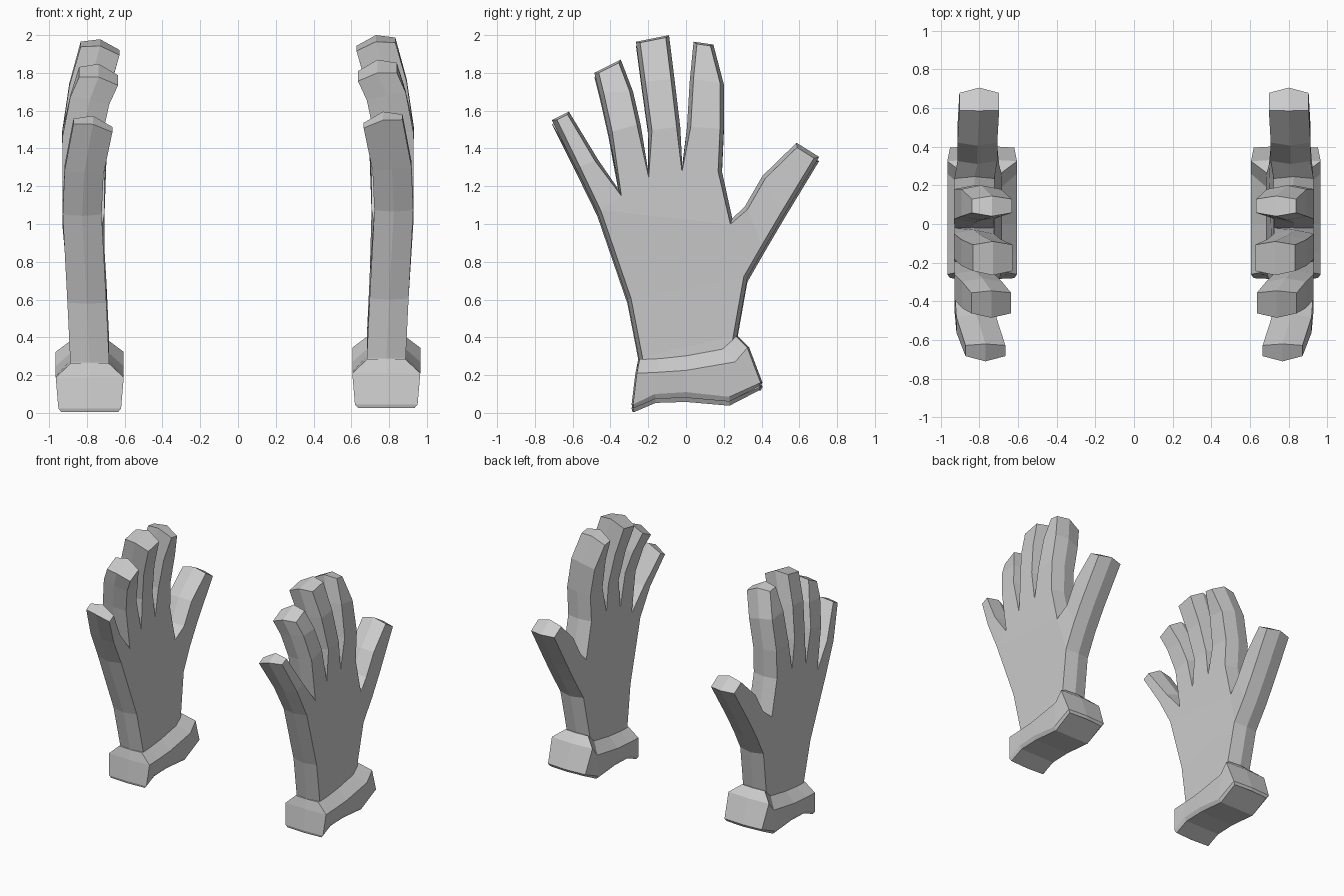
import bpy
from mathutils import Vector

if "Cube" in bpy.data.objects:
    bpy.data.objects.remove(bpy.data.objects["Cube"])

grey = bpy.data.materials.new("light_grey")
grey.diffuse_color = (0.6, 0.6, 0.6, 1)
grey.use_nodes = True
grey.node_tree.nodes["Principled BSDF"].inputs["Base Color"].default_value = grey.diffuse_color

HALF = 0.103    # half thickness of the hand
RIDGE = 0.02    # how far the side ridge stands out

# Outline rows: left y, left z, right y, right z, depth centre, tilt
PALM = [(-0.245, 0.22, 0.25, 0.28, 0.785, 0),
        (-0.25, 0.29, 0.27, 0.405, 0.785, 0),
        (-0.31, 0.60, 0.325, 0.715, 0.80, 0),
        (-0.47, 1.065, 0.245, 1.03, 0.825, 0)]
KNUCKLES = [(-0.47, 1.065), (-0.355, 1.18), (-0.20, 1.28), (-0.02, 1.31), (0.19, 1.28)]
FINGERS = {
    "little": [(-0.58, 1.29, -0.465, 1.34, 0.815, 0.01),
               (-0.71, 1.55, -0.62, 1.595, 0.768, 0.022)],
    "ring": [(-0.41, 1.48, -0.24, 1.525, 0.825, 0.01),
             (-0.455, 1.68, -0.28, 1.70, 0.785, 0.02),
             (-0.485, 1.80, -0.345, 1.87, 0.738, 0.022)],
    "middle": [(-0.20, 1.49, -0.03, 1.51, 0.828, 0.01),
               (-0.235, 1.74, -0.06, 1.76, 0.79, 0.02),
               (-0.265, 1.965, -0.09, 2.0, 0.73, 0.022)],
    "index": [(0.005, 1.51, 0.20, 1.50, 0.828, 0.01),
              (0.02, 1.76, 0.20, 1.74, 0.79, 0.02),
              (0.04, 1.965, 0.145, 1.95, 0.735, 0.022)],
}
THUMB = [(0.31, 1.09, 0.42, 0.88, 0.81, 0),
         (0.405, 1.255, 0.52, 1.05, 0.81, 0),
         (0.585, 1.43, 0.705, 1.355, 0.80, 0)]


def make_object(name, verts, faces, side):
    """Mesh for one side; side = -1 mirrors it and flips the faces."""
    drop = 0.0 if side > 0 else -0.022
    verts = [(side * x, y, z + drop) for x, y, z in verts]
    if side < 0:
        faces = [f[::-1] for f in faces]
    mesh = bpy.data.meshes.new(name)
    mesh.from_pydata(verts, [], faces)
    mesh.materials.append(grey)
    obj = bpy.data.objects.new(name, mesh)
    bpy.context.collection.objects.link(obj)


def hand_mesh():
    pts, index, flat = [], {}, []

    def point(y, z, centre=0.825, tilt=0.0):
        if (y, z) not in index:
            index[(y, z)] = len(pts)
            pts.append((y, z, centre, tilt))
        return index[(y, z)]

    def strip(left, right, rows):
        for ly, lz, ry, rz, c, t in rows:
            nl, nr = point(ly, lz, c, t), point(ry, rz, c, t)
            flat.append([left, right, nr, nl])
            left, right = nl, nr

    # palm, then the fan up to the knuckles
    ly, lz, ry, rz, c, t = PALM[0]
    strip(point(ly, lz, c, t), point(ry, rz, c, t), PALM[1:])
    k = [point(*p) for p in KNUCKLES]
    web = point(0.245, 1.03)
    flat.append([k[0], web, k[4], k[3], k[2], k[1]])
    for i, rows in enumerate(FINGERS.values()):
        strip(k[i], k[i + 1], rows)
    strip(web, point(0.325, 0.715), THUMB)

    # open border of the flat layout
    edges = {(f[i], f[(i + 1) % len(f)]) for f in flat for i in range(len(f))}
    border = {a: b for a, b in edges if (b, a) not in edges}
    before = {b: a for a, b in border.items()}

    def outward(a, b):
        d = Vector((pts[b][0] - pts[a][0], pts[b][1] - pts[a][1])).normalized()
        return Vector((d.y, -d.x))

    # outer face, inner face and ridge loop
    n = len(pts)
    outer, inner, ridge = [], [], []
    for i, (y, z, c, t) in enumerate(pts):
        n1, n2 = outward(before[i], i), outward(i, border[i])
        m = (n1 + n2).normalized()
        off = m * (RIDGE / max(m.dot(n1), 0.6))
        outer.append((c + HALF, y - off.x, z - off.y + t * 0.5))
        inner.append((c - HALF, y - off.x, z - off.y - t * 1.5))
        ridge.append((c, y, z))
    faces = [f[:] for f in flat]
    faces += [[v + n for v in f[::-1]] for f in flat]
    for a, b in border.items():
        faces.append([b, a, a + 2 * n, b + 2 * n])
        faces.append([b + 2 * n, a + 2 * n, a + n, b + n])
    return outer + inner + ridge, faces


# Cuff levels from top to bottom: half width and (y, z) along the side
CUFF = [
    (0.10, [(-0.245, 0.285), (-0.14, 0.29), (0, 0.305), (0.19, 0.34), (0.265, 0.405)]),
    (0.18, [(-0.26, 0.21), (-0.15, 0.215), (0, 0.225), (0.26, 0.27), (0.325, 0.345)]),
    (0.166, [(-0.28, 0.045), (-0.165, 0.10), (0, 0.11), (0.23, 0.085), (0.395, 0.16)]),
    (0.15, [(-0.275, 0.026), (-0.16, 0.075), (0, 0.08), (0.23, 0.06), (0.385, 0.14)]),
]


def cuff_mesh():
    verts, faces = [], []
    for w, side in CUFF:
        (fy, fz), (by, bz) = side[0], side[-1]
        verts += [(0.785 + w, y, z) for y, z in side]
        verts.append((0.785, by + 0.01, bz))
        verts += [(0.785 - w, y, z) for y, z in side[::-1]]
        verts.append((0.785, fy - 0.008, fz))
    n = len(verts) // len(CUFF)
    for r in range(len(CUFF) - 1):
        for i in range(n):
            j = (i + 1) % n
            faces.append([r * n + i, (r + 1) * n + i, (r + 1) * n + j, r * n + j])
    # caps built as strips across the cuff
    last = (len(CUFF) - 1) * n
    for base, flip in ((0, False), (last, True)):
        cap = [[base + i, base + i + 1, base + 9 - i, base + 10 - i] for i in range(4)]
        cap += [[base + 4, base + 5, base + 6], [base + 10, base + 11, base]]
        faces += [f[::-1] if flip else f for f in cap]
    return verts, faces


for label, side in (("right", 1), ("left", -1)):
    make_object(label + "_glove_hand", *hand_mesh(), side)
    make_object(label + "_glove_cuff", *cuff_mesh(), side)
